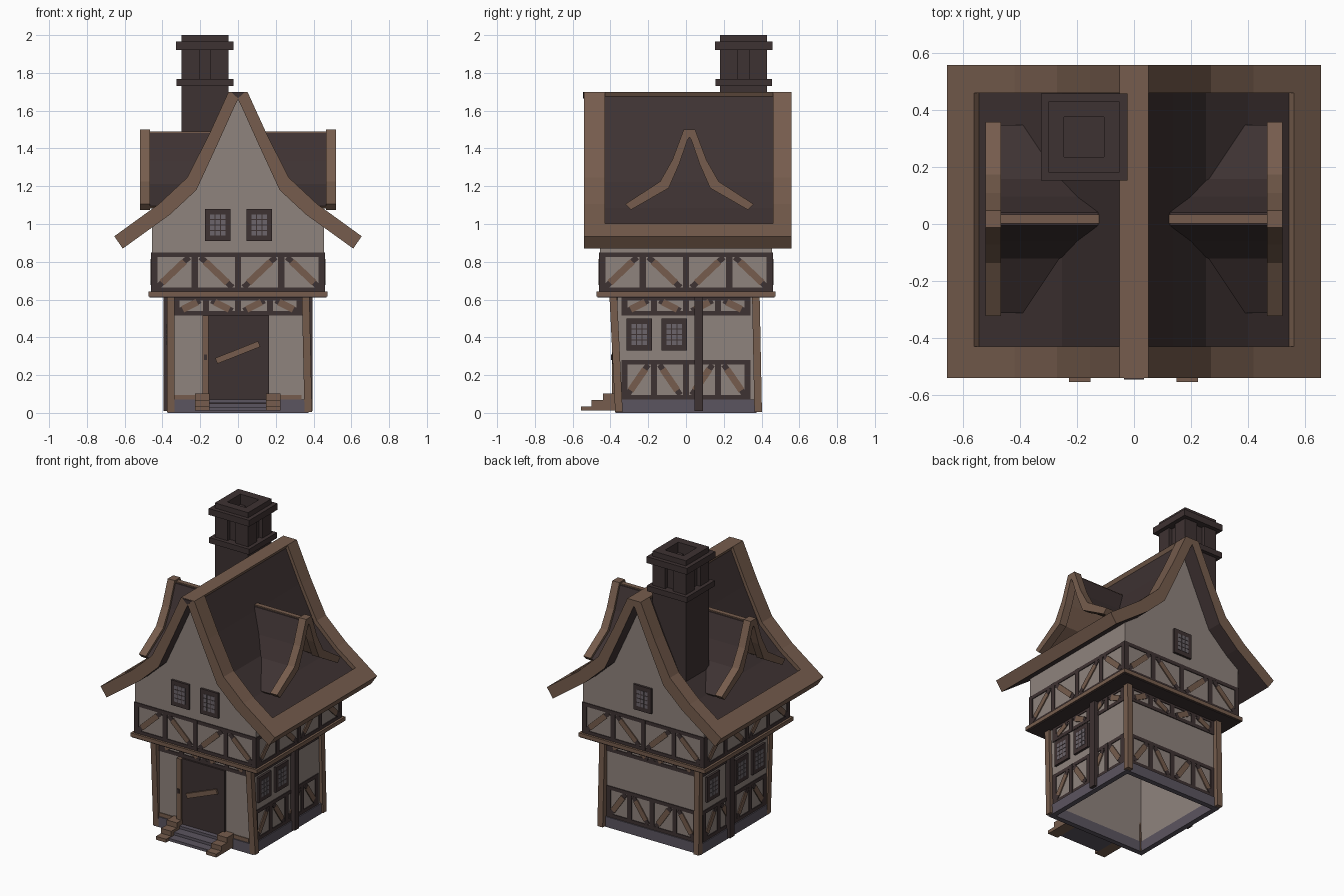
import bpy, bmesh, math
from mathutils import Matrix, Vector

if "Cube" in bpy.data.objects:
    bpy.data.objects.remove(bpy.data.objects["Cube"])

# Materials
COLOURS = [("plaster", (0.275, 0.228, 0.205)), ("timber_brown", (0.180, 0.108, 0.074)),
           ("dark_slate", (0.048, 0.032, 0.032)), ("stone", (0.105, 0.090, 0.115)),
           ("window_glass", (0.150, 0.130, 0.145))]
MATS = []
for n, c in COLOURS:
    m = bpy.data.materials.new(n)
    m.diffuse_color = (*c, 1)
    m.use_nodes = True
    m.node_tree.nodes["Principled BSDF"].inputs["Base Color"].default_value = m.diffuse_color
    MATS.append(m)
PLASTER, BROWN, DARK, STONE, GLASS = range(5)
parts = {}


def get(name):
    if name not in parts:
        parts[name] = bmesh.new()
    return parts[name]


def cube(name, mat, M):
    bm = get(name)
    for v in bmesh.ops.create_cube(bm, size=1, matrix=M)["verts"]:
        for f in v.link_faces:
            f.material_index = mat


def box(name, mat, x0, x1, y0, y1, z0, z1):
    cube(name, mat, Matrix.Translation(((x0 + x1) / 2, (y0 + y1) / 2, (z0 + z1) / 2))
         @ Matrix.Diagonal((x1 - x0, y1 - y0, z1 - z0, 1)))


def ring(name, mat, cx, cy, ro, ri, z0, z1):
    for s in (-1, 1):
        a, b = sorted((s * ri, s * ro))
        box(name, mat, cx - ro, cx + ro, cy + a, cy + b, z0, z1)
        box(name, mat, cx + a, cx + b, cy - ri, cy + ri, z0, z1)


def strut(name, mat, k, d, p, q, w, t=0.01):
    """Bar on wall k (0 front, 1 right, 2 back, 3 left) from p to q in (along, height)."""
    du, dz = q[0] - p[0], q[1] - p[1]
    cube(name, mat, Matrix.Rotation(k * math.pi / 2, 4, 'Z')
         @ Matrix.Translation(((p[0] + q[0]) / 2, -d, (p[1] + q[1]) / 2))
         @ Matrix.Rotation(-math.atan2(dz, du), 4, 'Y')
         @ Matrix.Diagonal((math.hypot(du, dz), t, w, 1)))


def prism(name, mat, poly, place, a, b):
    bm = get(name)
    A = [bm.verts.new(place(p, a)) for p in poly]
    B = [bm.verts.new(place(p, b)) for p in poly]
    n = len(poly)
    fs = [bm.faces.new(A), bm.faces.new(B[::-1])]
    fs += [bm.faces.new((A[i], B[i], B[(i + 1) % n], A[(i + 1) % n])) for i in range(n)]
    for f in fs:
        f.material_index = mat


def strip(name, outer, inner, place, a, b, m_out, m_in, m_cap):
    """Bent board between an outer and an inner chain, extruded from a to b."""
    bm = get(name)
    V = [[bm.verts.new(place(p, d)) for p in ch] for ch in (outer, inner) for d in (a, b)]
    n = len(outer) - 1

    def face(vs, m):
        bm.faces.new(vs).material_index = m
    for i in range(n):
        face((V[0][i], V[0][i + 1], V[1][i + 1], V[1][i]), m_out)
        face((V[2][i], V[3][i], V[3][i + 1], V[2][i + 1]), m_in)
        face((V[0][i], V[2][i], V[2][i + 1], V[0][i + 1]), m_cap)
        face((V[1][i], V[1][i + 1], V[3][i + 1], V[3][i]), m_cap)
    for i in (0, n):
        face((V[0][i], V[1][i], V[3][i], V[2][i]), m_cap)


def lerp(p, q, t):
    return (p[0] + (q[0] - p[0]) * t, p[1] + (q[1] - p[1]) * t)


def timbering(name, k, d, u0, u1, z0, z1, bays):
    """Painted half-timber band: rails, posts and alternating braces."""
    for z in (z0 + 0.012, z1 - 0.012):
        strut(name, DARK, k, d, (u0, z), (u1, z), 0.024)
    w = (u1 - u0) / bays
    for i in range(bays + 1):
        u = min(max(u0 + i * w, u0 + 0.015), u1 - 0.015)
        strut(name, DARK, k, d, (u, z0), (u, z1), 0.032, 0.011)
        if i < bays:
            a, b = (u0 + i * w + 0.03, z0 + 0.025), (u0 + (i + 1) * w - 0.03, z1 - 0.025)
            if i % 2:
                a, b = (a[0], b[1]), (b[0], a[1])
            strut(name, DARK, k, d, a, b, 0.03, 0.012)
            strut(name, BROWN, k, d, lerp(a, b, .15), lerp(a, b, .85), 0.036, 0.014)


def window(name, k, d, u, z):
    strut(name, DARK, k, d, (u - 0.067, z), (u + 0.067, z), 0.17, 0.03)
    for i in range(3):
        for j in range(4):
            x, y = u + (i - 1) * 0.029, z + (j - 1.5) * 0.029
            strut(name, GLASS, k, d + 0.015, (x - 0.012, y), (x + 0.012, y), 0.024, 0.004)


# Lower storey: open-bottomed walls, stone footing, corner posts
ring("lower_walls", PLASTER, 0, 0, 0.362, 0.345, 0.03, 0.62)
ring("stone_footing", STONE, 0, 0, 0.374, 0.34, 0, 0.07)
for x0, y0, x1, y1 in ((-.355, -.355, -.355, -.385), (.372, -.355, .358, -.385),
                       (.365, .382, .358, .37), (-.355, .38, -.355, .37)):
    prism("corner_posts", BROWN, [(-.02, -.02), (.02, -.02), (.02, .02), (-.02, .02)],
          lambda p, t: Vector((x0 + (x1 - x0) * t + p[0], y0 + (y1 - y0) * t + p[1], .005 + .61 * t)), 0, 1)
for k in range(4):
    timbering("lower_timbering", k, 0.362, -0.34, 0.34, 0.515, 0.62, 4)
    if k:
        timbering("lower_timbering", k, 0.362, -0.34, 0.34, 0.07, 0.28, 4)
    timbering("upper_timbering", k, 0.455, -0.458, 0.458, 0.64, 0.85, 4)

# Side posts and side windows (front of the house is -y)
for k, s in ((1, 1), (3, -1)):
    strut("side_posts", DARK, k, 0.37, (s * 0.068, 0.01), (s * 0.068, 0.62), 0.045, 0.05)
    for y in (-0.247, -0.063) + ((0.24,) if k == 3 else ()):
        window("side_windows", k, 0.362, s * y, 0.415)

# Door, frame post, nailed plank, foot rails
box("door", DARK, -0.155, 0.165, -0.378, -0.36, 0.05, 0.515)
box("door_post", BROWN, -0.188, -0.155, -0.392, -0.36, 0.07, 0.515)
box("door_latch", DARK, -0.18, -0.165, -0.397, -0.39, 0.28, 0.31)
strut("door_plank", BROWN, 0, 0.383, (-0.115, 0.275), (0.112, 0.365), 0.032, 0.016)
for a, b in ((-0.335, -0.19), (0.17, 0.335)):
    strut("front_foot_rails", BROWN, 0, 0.362, (a, 0.083), (b, 0.083), 0.026)

# Entrance steps with stepped cheeks
for i, (y, z) in enumerate(((-0.555, 0.035), (-0.5, 0.068), (-0.44, 0.102))):
    for x in (-0.19, 0.187):
        box("step_cheeks", BROWN, x - 0.038, x + 0.038, y, -0.36, 0.012 if i == 0 else z - 0.034, z)
    box("stone_steps", STONE, -0.152, 0.15, y + 0.03, -0.36, 0.012 + i * 0.02, 0.03 + i * 0.02)

# Jetty ledge
box("jetty_ledge", BROWN, -0.475, 0.475, -0.475, 0.475, 0.616, 0.642)
box("jetty_underside", DARK, -0.468, 0.468, -0.468, 0.468, 0.61, 0.617)

# Upper storey with gables under the curved roof
OUT = [(0, 1.70), (.05, 1.70), (.155, 1.47), (.27, 1.245), (.42, 1.105), (.655, .935)]
INN = [(0, 1.66), (.015, 1.63), (.105, 1.43), (.22, 1.18), (.36, 1.05), (.61, .87)]
half = [(.455, .64), (.455, .982)] + INN[4:0:-1]
prism("upper_walls", PLASTER, half + [INN[0]] + [(-x, z) for x, z in half[::-1]],
      lambda p, d: Vector((p[0], d, p[1])), -0.455, 0.455)
for u in (-0.108, 0.112):
    window("gable_windows", 0, 0.455, u, 0.995)
window("gable_windows", 2, 0.455, 0, 0.995)

# Main roof: sunk dark panels framed by barge boards, eaves and ridge
PAN = [lerp(o, i, .35) for o, i in zip(OUT, INN)]
for s in (-1, 1):
    put = lambda p, d: Vector((s * p[0], d, p[1]))
    strip("roof_panels", PAN, INN, put, -0.44, 0.47, DARK, DARK, BROWN)
    for a, b in ((-0.54, -0.43), (0.46, 0.558)):
        strip("barge_boards", OUT, INN, put, a, b, BROWN, DARK, BROWN)
    strip("eaves_boards", [lerp(OUT[4], OUT[5], .6), OUT[5]], [lerp(INN[4], INN[5], .6), INN[5]],
          put, -0.43, 0.46, BROWN, DARK, BROWN)
    strip("ridge_board", OUT[:2], INN[:2], put, -0.43, 0.46, BROWN, DARK, BROWN)
prism("ridge_end", DARK, [(-.035, 1.698), (.035, 1.698), (0, 1.665)],
      lambda p, d: Vector((p[0], d, p[1])), -0.545, -0.535)

# Open dormers on both slopes
D_OUT = [(0, 1.5), (.03, 1.5), (.09, 1.34), (.155, 1.225), (.34, 1.105)]
D_INN = [(0, 1.46), (.01, 1.445), (.055, 1.315), (.11, 1.19), (.31, 1.075)]
D_TOP = [lerp(o, i, .35) for o, i in zip(D_OUT, D_INN)]
D_LOW = [lerp(o, i, .8) for o, i in zip(D_OUT, D_INN)]
for sx in (-1, 1):
    for sy in (-1, 1):
        put = lambda p, d: Vector((sx * d, 0.018 + sy * p[0], p[1]))
        strip("dormer_roofs", D_TOP, D_LOW, put, 0.1, 0.48, DARK, BROWN, BROWN)
        strip("dormer_barge_boards", D_OUT, D_INN, put, 0.467, 0.52, BROWN, BROWN, BROWN)
    a, b = sorted((sx * 0.12, sx * 0.47))
    box("dormer_ridges", BROWN, a, b, 0.002, 0.034, 1.465, 1.49)

# Chimney: slotted shaft, two collars, hollow top
CX, CY = -0.175, 0.305
box("chimney_shaft", DARK, CX - .125, CX + .125, CY - .125, CY + .125, 1.1, 1.75)
box("chimney_core", DARK, CX - .1, CX + .1, CY - .1, CY + .1, 1.74, 1.925)
for sx in (-1, 1):
    for sy in (-1, 1):
        x, y = CX + sx * .0775, CY + sy * .0775
        box("chimney_piers", DARK, x - .0475, x + .0475, y - .0475, y + .0475, 1.74, 1.93)
box("chimney_collar", DARK, CX - .15, CX + .15, CY - .15, CY + .15, 1.73, 1.768)
ring("chimney_cap", DARK, CX, CY, .152, .07, 1.922, 1.965)
ring("chimney_rim", DARK, CX, CY, .125, .07, 1.96, 2.0)

# Turn every part into an object
for name, bm in parts.items():
    bmesh.ops.recalc_face_normals(bm, faces=bm.faces[:])
    me = bpy.data.meshes.new(name)
    for m in MATS:
        me.materials.append(m)
    bm.to_mesh(me)
    bm.free()
    bpy.context.collection.objects.link(bpy.data.objects.new(name, me))
